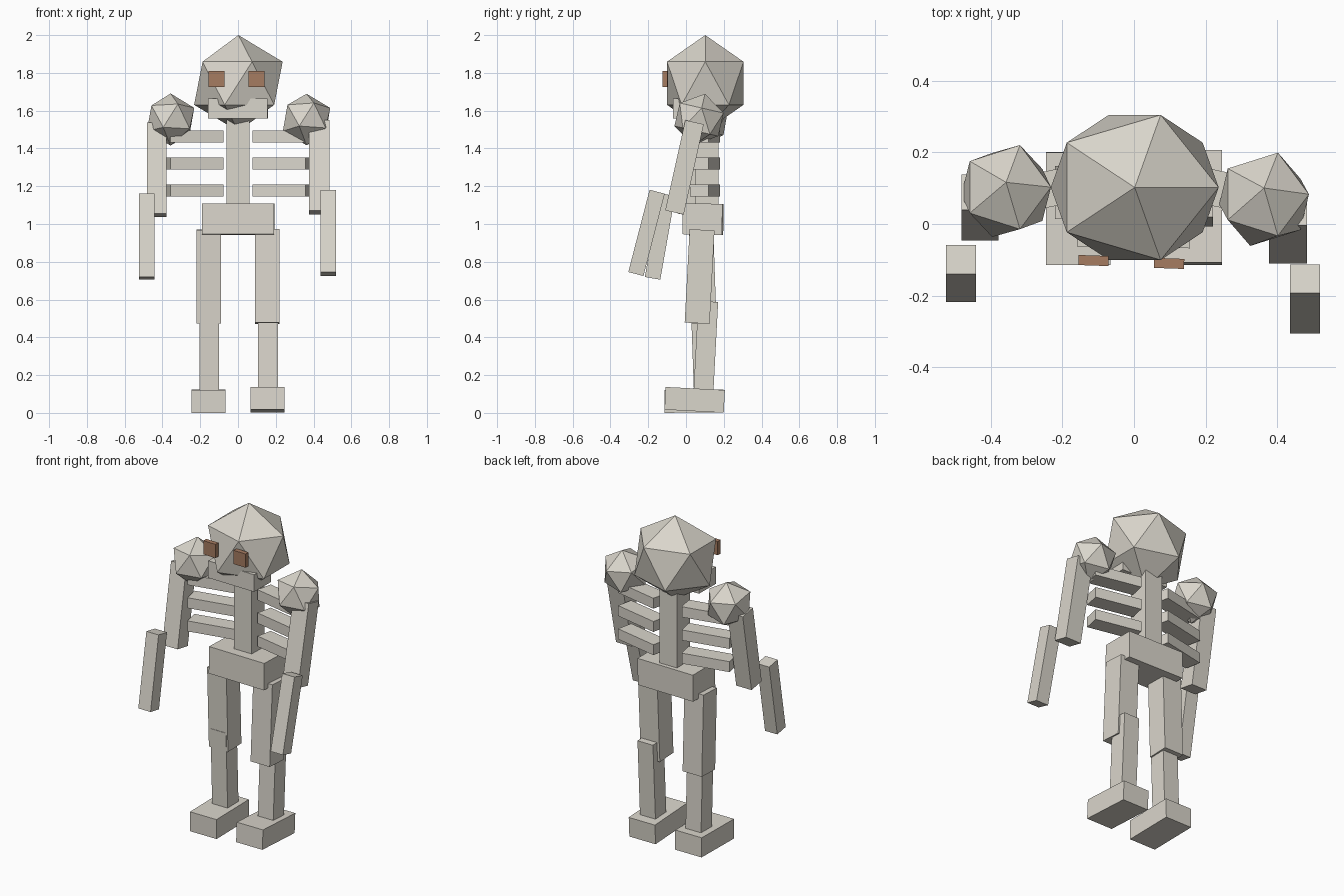
import bpy
import bmesh
from math import radians

default = bpy.data.objects.get("Cube")
if default:
    bpy.data.objects.remove(default, do_unlink=True)


def material(name, rgb):
    mat = bpy.data.materials.new(name)
    mat.use_nodes = True
    color = (*rgb, 1.0)
    mat.diffuse_color = color
    bsdf = mat.node_tree.nodes["Principled BSDF"]
    bsdf.inputs["Base Color"].default_value = color
    bsdf.inputs["Roughness"].default_value = 0.9
    return mat


BONE = material("pale bone", (0.70, 0.67, 0.60))
BROWN = material("eye brown", (0.38, 0.20, 0.12))


def add_object(name, bm, size, center, pitch, yaw, mat):
    bmesh.ops.scale(bm, vec=size, verts=bm.verts)
    mesh = bpy.data.meshes.new(name)
    bm.to_mesh(mesh)
    bm.free()
    mesh.materials.append(mat)
    obj = bpy.data.objects.new(name, mesh)
    obj.location = center
    obj.rotation_euler = (radians(pitch), 0, radians(yaw))
    bpy.context.collection.objects.link(obj)
    return obj


def box(name, center, size, pitch=0, yaw=0, mat=BONE):
    bm = bmesh.new()
    bmesh.ops.create_cube(bm, size=1)
    return add_object(name, bm, size, center, pitch, yaw, mat)


def ball(name, center, radii, pitch=0, yaw=0):
    # Twenty-sided low-poly ball
    bm = bmesh.new()
    bmesh.ops.create_icosphere(bm, subdivisions=1, radius=1)
    return add_object(name, bm, radii, center, pitch, yaw, BONE)


# Head, jaw and trunk
ball("head", (0.002, 0.102, 1.745), (0.262, 0.238, 0.255))
box("jaw", (0, 0.015, 1.612), (0.315, 0.16, 0.105), yaw=-1)
box("spine", (0, 0.11, 1.34), (0.12, 0.125, 0.52))
box("pelvis", (0.002, 0.09, 1.026), (0.38, 0.21, 0.164), pitch=-1, yaw=-1)

# Eyes
box("right_eye", (-0.113, -0.102, 1.767), (0.084, 0.028, 0.084), yaw=-2, mat=BROWN)
box("left_eye", (0.098, -0.110, 1.767), (0.084, 0.028, 0.084), yaw=-2, mat=BROWN)

# Ribs sweep forward toward their outer ends
for side, label in ((1, "left"), (-1, "right")):
    for row in range(3):
        box(f"{label}_rib_{row + 1}", (side * 0.227, 0.10, 1.178 + row * 0.1425),
            (0.288, 0.10, 0.064), yaw=-12 * side)

# Arms swing at the shoulder; each side has its own pose
ball("left_shoulder", (0.363, 0.069, 1.553), (0.14, 0.14, 0.14), pitch=-13)
box("left_upper_arm", (0.430, -0.008, 1.30), (0.107, 0.10, 0.49), pitch=-12.5)
box("left_forearm", (0.477, -0.209, 0.953), (0.083, 0.083, 0.45), pitch=-14.5)
ball("right_shoulder", (-0.357, 0.092, 1.553), (0.14, 0.14, 0.14), pitch=-10)
box("right_upper_arm", (-0.430, 0.046, 1.288), (0.104, 0.10, 0.49), pitch=-10)
box("right_forearm", (-0.483, -0.138, 0.934), (0.083, 0.083, 0.45), pitch=-10)

# Legs in a slight stride
box("left_thigh", (0.155, 0.072, 0.722), (0.13, 0.132, 0.495), pitch=-3)
box("left_shin", (0.158, 0.105, 0.35), (0.105, 0.105, 0.48), pitch=-3)
box("left_foot", (0.156, 0.046, 0.069), (0.178, 0.314, 0.12), pitch=-3)
box("right_thigh", (-0.155, 0.088, 0.722), (0.13, 0.13, 0.495), pitch=2)
box("right_shin", (-0.152, 0.086, 0.35), (0.105, 0.105, 0.48), pitch=2)
box("right_foot", (-0.156, 0.043, 0.062), (0.18, 0.314, 0.12), pitch=0.7)
